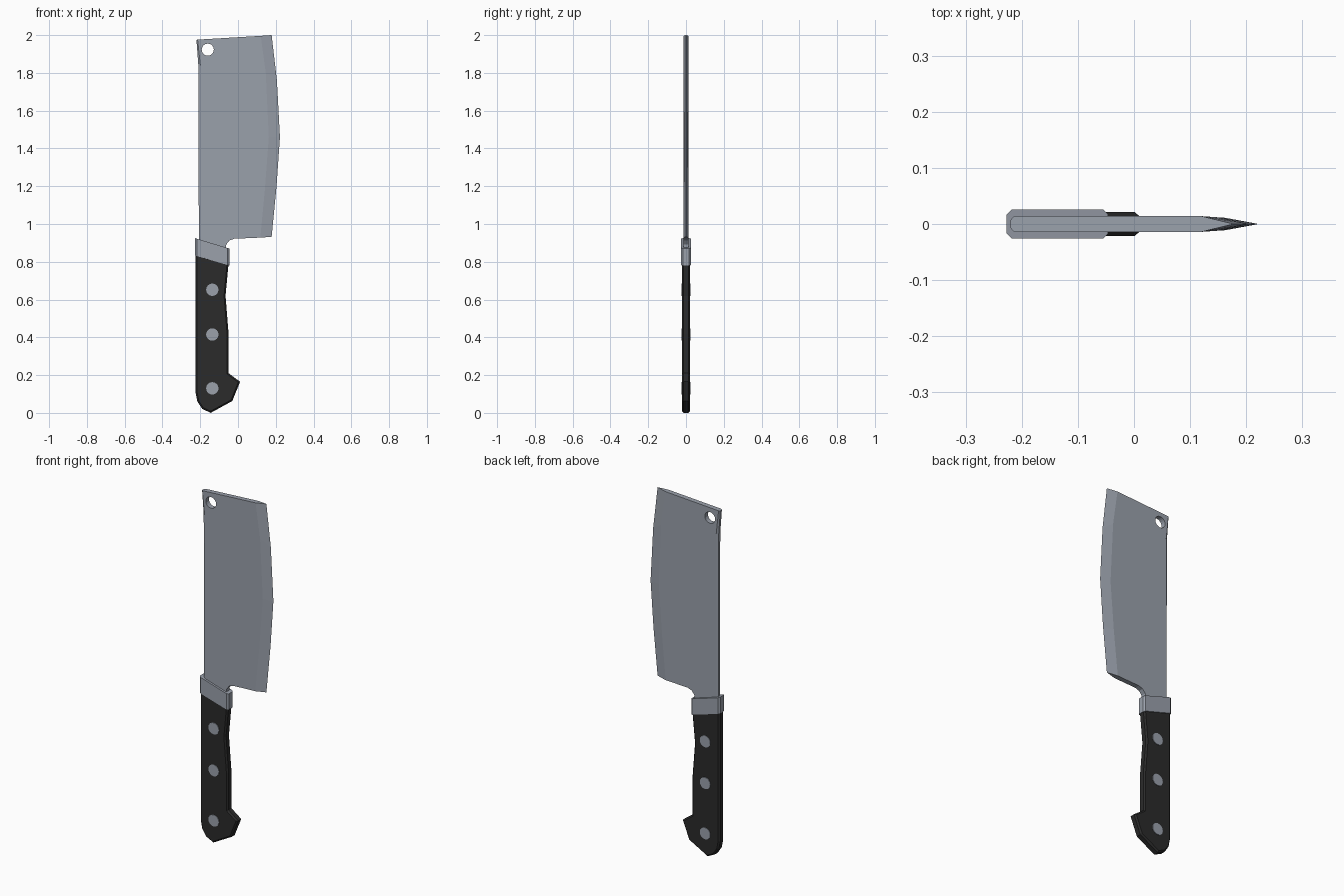
import bpy, bmesh, math

if "Cube" in bpy.data.objects:
    bpy.data.objects.remove(bpy.data.objects["Cube"])


def material(name, rgb):
    m = bpy.data.materials.new(name)
    m.diffuse_color = (*rgb, 1)
    m.use_nodes = True
    m.node_tree.nodes["Principled BSDF"].inputs["Base Color"].default_value = m.diffuse_color
    return m


STEEL = material("steel", (0.325, 0.355, 0.41))
BLACK = material("black_handle", (0.024, 0.024, 0.024))


def finish(bm, name, mat):
    bmesh.ops.recalc_face_normals(bm, faces=bm.faces[:])
    me = bpy.data.meshes.new(name)
    bm.to_mesh(me)
    bm.free()
    me.materials.append(mat)
    ob = bpy.data.objects.new(name, me)
    bpy.context.collection.objects.link(ob)
    return ob


def prism(name, outline, half, mat, chamfer=0, rule=lambda a, b: True):
    """Extrude an x-z outline to y = +-half; chamfer the cap edges chosen by rule."""
    bm = bmesh.new()
    front = [bm.verts.new((x, -half, z)) for x, z in outline]
    back = [bm.verts.new((x, half, z)) for x, z in outline]
    bm.faces.new(front)
    bm.faces.new(back[::-1])
    n = len(outline)
    for i in range(n):
        j = (i + 1) % n
        bm.faces.new((front[i], back[i], back[j], front[j]))
    bmesh.ops.recalc_face_normals(bm, faces=bm.faces[:])
    if chamfer:
        edges = [e for e in bm.edges
                 if abs(e.verts[0].co.y - e.verts[1].co.y) < 1e-6
                 and rule(e.verts[0].co, e.verts[1].co)]
        bmesh.ops.bevel(bm, geom=edges, offset=chamfer, segments=1,
                        profile=0.5, affect='EDGES')
    return finish(bm, name, mat)


def disc(cx, cz, r, n=16):
    return [(cx + r * math.cos(2 * math.pi * i / n),
             cz + r * math.sin(2 * math.pi * i / n)) for i in range(n)]


# Blade: flat body, chamfered spine, wedge down to the cutting edge
spine = [(-0.207, 0.83), (-0.21, 1.84), (-0.22, 1.975)]
spine_in = [(-0.197, 0.83), (-0.199, 1.84), (-0.214, 1.976)]
grind = [(0.12, 1.996, .014), (0.147, 1.8, .012), (0.163, 1.46, .011),
         (0.142, 1.18, .012), (0.118, 0.928, .014)]
edge = [(0.178, 2.0), (0.206, 1.76), (0.222, 1.46), (0.204, 1.2), (0.178, 0.932)]
heel = [(-0.02, 0.922), (-0.045, 0.913), (-0.062, 0.892), (-0.07, 0.80)]

bm = bmesh.new()
E = [bm.verts.new((x, 0, z)) for x, z in edge]
sides = []
for s in (-1, 1):
    S = [bm.verts.new((x, s * 0.007, z)) for x, z in spine]
    C = [bm.verts.new((x, s * 0.014, z)) for x, z in spine_in]
    G = [bm.verts.new((x, s * y, z)) for x, z, y in grind]
    H = [bm.verts.new((x, s * 0.014, z)) for x, z in heel]
    bm.faces.new(C + G + H)
    for i in range(2):
        bm.faces.new((S[i], S[i + 1], C[i + 1], C[i]))
    for i in range(4):
        bm.faces.new((G[i], E[i], E[i + 1], G[i + 1]))
    sides.append((S, C, G, H))
(S, C, G, H), (S2, C2, G2, H2) = sides
for i in range(2):
    bm.faces.new((S[i], S2[i], S2[i + 1], S[i + 1]))
low, low2 = [G[-1]] + H, [G2[-1]] + H2
for i in range(4):
    bm.faces.new((low[i], low[i + 1], low2[i + 1], low2[i]))
bm.faces.new((G[-1], G2[-1], E[-1]))
bm.faces.new((S[2], C[2], G[0], E[0], G2[0], C2[2], S2[2]))
bm.faces.new((S[0], C[0], H[-1], H2[-1], C2[0], S2[0]))
blade = finish(bm, "blade", STEEL)

# Hanging hole
cutter = prism("hole_cutter", disc(-0.16, 1.923, 0.032, 20), 0.1, STEEL)
cutter.hide_render = True
mod = blade.modifiers.new("hole", 'BOOLEAN')
mod.operation = 'DIFFERENCE'
mod.solver = 'EXACT'
mod.object = cutter
bpy.context.view_layer.objects.active = blade
bpy.ops.object.modifier_apply(modifier=mod.name)
bpy.data.objects.remove(cutter)

# Bolster, chamfered on its two upright sides
prism("bolster", [(-0.227, 0.925), (-0.046, 0.87), (-0.046, 0.78), (-0.227, 0.833)],
      0.026, STEEL, 0.009, lambda a, b: abs(a.x - b.x) < 0.01)

# Handle with hooked butt
prism("handle", [(-0.224, 0.84), (-0.05, 0.79), (-0.066, 0.62), (-0.05, 0.42),
                 (-0.05, 0.21), (0.011, 0.165), (-0.03, 0.063), (-0.145, 0.0),
                 (-0.19, 0.022), (-0.215, 0.06), (-0.224, 0.105)],
      0.021, BLACK, 0.008, lambda a, b: max(a.z, b.z) < 0.84 or abs(a.x - b.x) < 0.01)

# Rivets
for i, z in enumerate((0.13, 0.415, 0.652)):
    prism(f"rivet_{i + 1}", disc(-0.136, z, 0.033), 0.024, STEEL)
